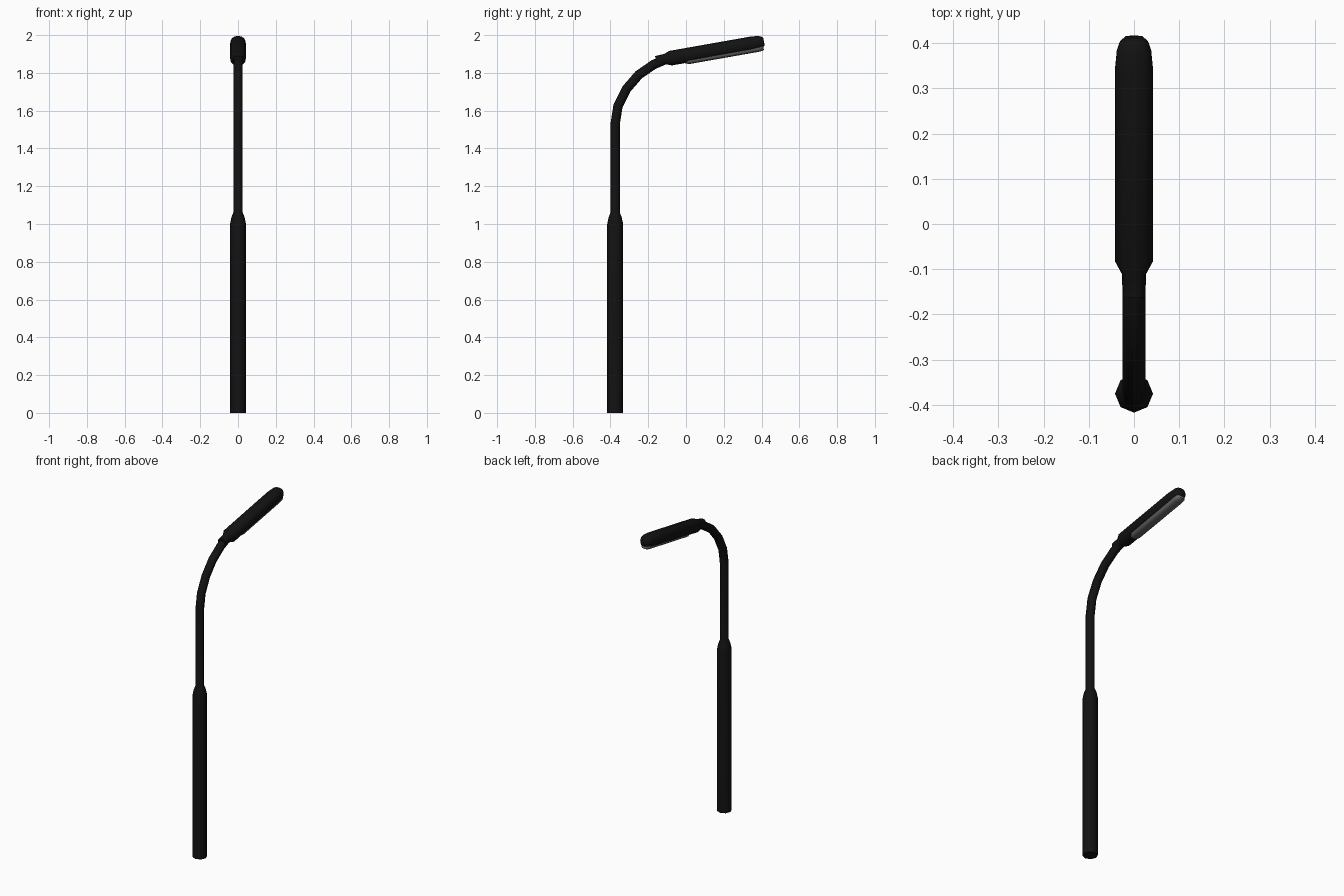
import bpy, bmesh, math
from mathutils import Vector

if "Cube" in bpy.data.objects:
    bpy.data.objects.remove(bpy.data.objects["Cube"])


def material(name, v):
    m = bpy.data.materials.new(name)
    m.diffuse_color = (v, v, v, 1)
    m.use_nodes = True
    m.node_tree.nodes["Principled BSDF"].inputs["Base Color"].default_value = m.diffuse_color
    return m


BLACK = material("black_metal", 0.006)
GREY = material("lamp_glass", 0.13)


def loft(name, sections, sides, mat, power=1.0, angle=50):
    """Skin rings; each section is (y, z, tilt, half_width, half_height)."""
    bm = bmesh.new()
    rings = []
    for y, z, tilt, hw, hh in sections:
        up = Vector((0, -math.sin(tilt), math.cos(tilt)))
        ring = []
        for i in range(sides):
            a = 2 * math.pi * i / sides
            c, s = math.cos(a), math.sin(a)
            px = hw * math.copysign(abs(c) ** power, c)
            pz = hh * math.copysign(abs(s) ** power, s)
            ring.append(bm.verts.new(Vector((px, y, z)) + up * pz))
        rings.append(ring)
    for a, b in zip(rings, rings[1:]):
        for i in range(sides):
            j = (i + 1) % sides
            bm.faces.new((a[i], a[j], b[j], b[i]))
    bm.faces.new(rings[0])
    bm.faces.new(rings[-1])
    bmesh.ops.recalc_face_normals(bm, faces=bm.faces)
    me = bpy.data.meshes.new(name)
    bm.to_mesh(me)
    bm.free()
    me.materials.append(mat)
    ob = bpy.data.objects.new(name, me)
    bpy.context.collection.objects.link(ob)
    bpy.ops.object.select_all(action='DESELECT')
    ob.select_set(True)
    bpy.context.view_layer.objects.active = ob
    bpy.ops.object.shade_smooth_by_angle(angle=math.radians(angle))
    return ob


# Octagonal pole with shoulder, continuing into the curved arm
UP = math.pi / 2
PY = -0.375
profile = [(0, .042), (1.0, .042), (1.035, .035), (1.06, .025), (1.53, .025)]
pole = [(PY, z, UP, r, r) for z, r in profile]
bend = [(-.36, 1.625, 72), (-.315, 1.715, 57), (-.25, 1.79, 43),
        (-.17, 1.845, 27), (-.09, 1.878, 12)]
pole += [(y, z, math.radians(t), .025, .025) for y, z, t in bend]
loft("pole_and_arm", pole, 8, BLACK)

# Lamp head sections run along an axis tilted by ten degrees
TILT = math.radians(10)


def head_section(s, t, hw, hh):
    y = -.11 + s * math.cos(TILT) - t * math.sin(TILT)
    z = 1.873 + s * math.sin(TILT) + t * math.cos(TILT)
    return (y, z, TILT, hw, hh)


# Housing with socket collar and rounded nose
loft("lamp_housing", [head_section(*v) for v in [
    (-.05, 0, .025, .025), (0, 0, .027, .028), (.028, 0, .042, .039),
    (.46, 0, .042, .039), (.502, 0, .038, .036), (.522, 0, .031, .029),
    (.531, 0, .021, .020)]], 12, BLACK, power=.8)

# Lens set into the underside
loft("lamp_lens", [head_section(*v) for v in [
    (.10, -.028, .020, .012), (.12, -.028, .031, .020),
    (.49, -.028, .032, .020), (.512, -.028, .028, .019),
    (.523, -.028, .018, .015)]], 12, GREY, power=.8)
